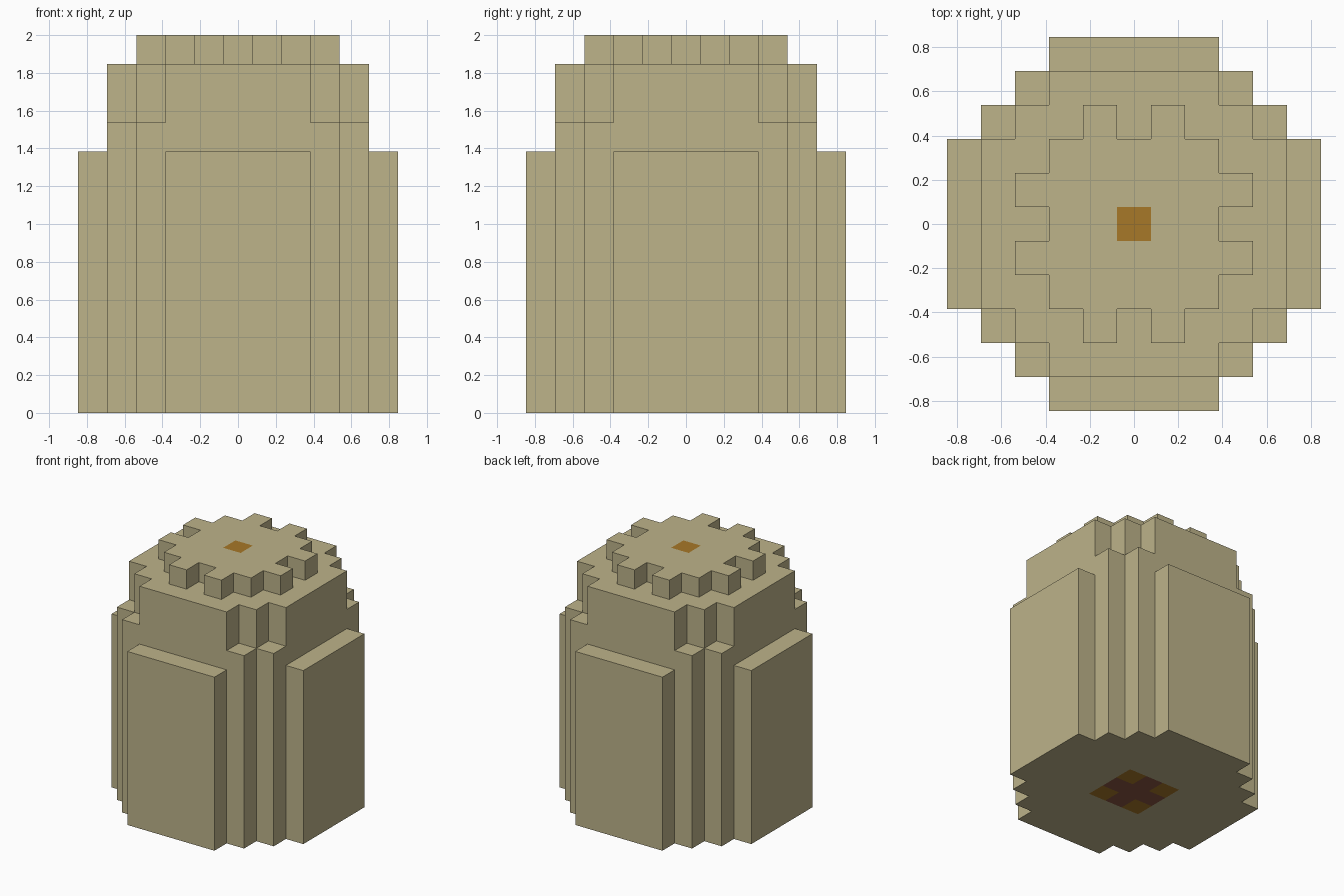
import bpy
import bmesh
from mathutils import Vector

if "Cube" in bpy.data.objects:
    bpy.data.objects.remove(bpy.data.objects["Cube"], do_unlink=True)

U = 2 / 13  # block size; everything below is measured in blocks


def to_linear(c):
    c /= 255
    return c / 12.92 if c <= 0.04045 else ((c + 0.055) / 1.055) ** 2.4


def material(name, r, g, b):
    colour = (to_linear(r), to_linear(g), to_linear(b), 1)
    mat = bpy.data.materials.new(name)
    mat.use_nodes = True
    mat.diffuse_color = colour
    mat.node_tree.nodes["Principled BSDF"].inputs["Base Color"].default_value = colour
    return mat


TAN = material("tan", 189, 179, 138)
ORANGE = material("ochre", 167, 120, 40)
BROWN = material("dark_brown", 138, 86, 66)


def stepped_outline(corners):
    """Outer corners of one quadrant, joined by square steps and turned four times."""
    quarter = [corners[0]]
    for a, b in zip(corners, corners[1:]):
        quarter += [(b[0], a[1]), b]
    outline = []
    for _ in range(4):
        outline += quarter
        quarter = [(-y, x) for x, y in quarter]
    return outline


def add_prism(bm, outline, z0, z1):
    low = [bm.verts.new((x * U, y * U, z0 * U)) for x, y in outline]
    high = [bm.verts.new((x * U, y * U, z1 * U)) for x, y in outline]
    bm.faces.new(high)
    bm.faces.new(low[::-1])
    for i in range(len(low)):
        j = (i + 1) % len(low)
        bm.faces.new((low[i], low[j], high[j], high[i]))


def cut_grid(bm, offsets):
    """Slice along x and y so single blocks can take their own colour."""
    for axis in (Vector((1, 0, 0)), Vector((0, 1, 0))):
        for d in offsets:
            geom = bm.verts[:] + bm.edges[:] + bm.faces[:]
            bmesh.ops.bisect_plane(bm, geom=geom, dist=1e-5,
                                   plane_co=axis * d * U, plane_no=axis)


def finish(name, bm, mats):
    mesh = bpy.data.meshes.new(name)
    bm.to_mesh(mesh)
    bm.free()
    for mat in mats:
        mesh.materials.append(mat)
    obj = bpy.data.objects.new(name, mesh)
    bpy.context.collection.objects.link(obj)


# Lower body, with the inlaid pattern underneath
bm = bmesh.new()
add_prism(bm, stepped_outline([(5.5, 2.5), (4.5, 3.5), (3.5, 4.5), (2.5, 5.5)]), 0, 9)
cut_grid(bm, (-1.5, -0.5, 0.5, 1.5))
for face in bm.faces:
    c = face.calc_center_median() / U
    if face.normal.z < -0.9 or abs(c.z) < 0.01:
        if max(abs(c.x), abs(c.y)) < 1.5:
            is_corner = min(abs(c.x), abs(c.y)) > 0.5
            face.material_index = 1 if is_corner else 2
finish("lower_body", bm, (TAN, ORANGE, BROWN))

# Collar and shoulder
for name, corners, z0, z1 in (
    ("collar", [(4.5, 3.5), (3.5, 4.5)], 9, 10),
    ("shoulder", [(4.5, 2.5), (3.5, 3.5), (2.5, 4.5)], 10, 12),
):
    bm = bmesh.new()
    add_prism(bm, stepped_outline(corners), z0, z1)
    finish(name, bm, (TAN,))

# Cap with the coloured centre block
bm = bmesh.new()
add_prism(bm, stepped_outline([(2.5, 2.5)]), 12, 13)
cut_grid(bm, (-0.5, 0.5))
for face in bm.faces:
    c = face.calc_center_median() / U
    if c.z > 12.99 and max(abs(c.x), abs(c.y)) < 0.5:
        face.material_index = 1
finish("cap", bm, (TAN, ORANGE))

# Teeth around the cap, two on each side
bm = bmesh.new()
for cx, cy in [(sx * a, sy * b) for a, b in ((1, 3), (3, 1)) for sx in (-1, 1) for sy in (-1, 1)]:
    square = [(cx + dx, cy + dy) for dx, dy in stepped_outline([(0.5, 0.5)])]
    add_prism(bm, square, 12, 13)
finish("cap_teeth", bm, (TAN,))
